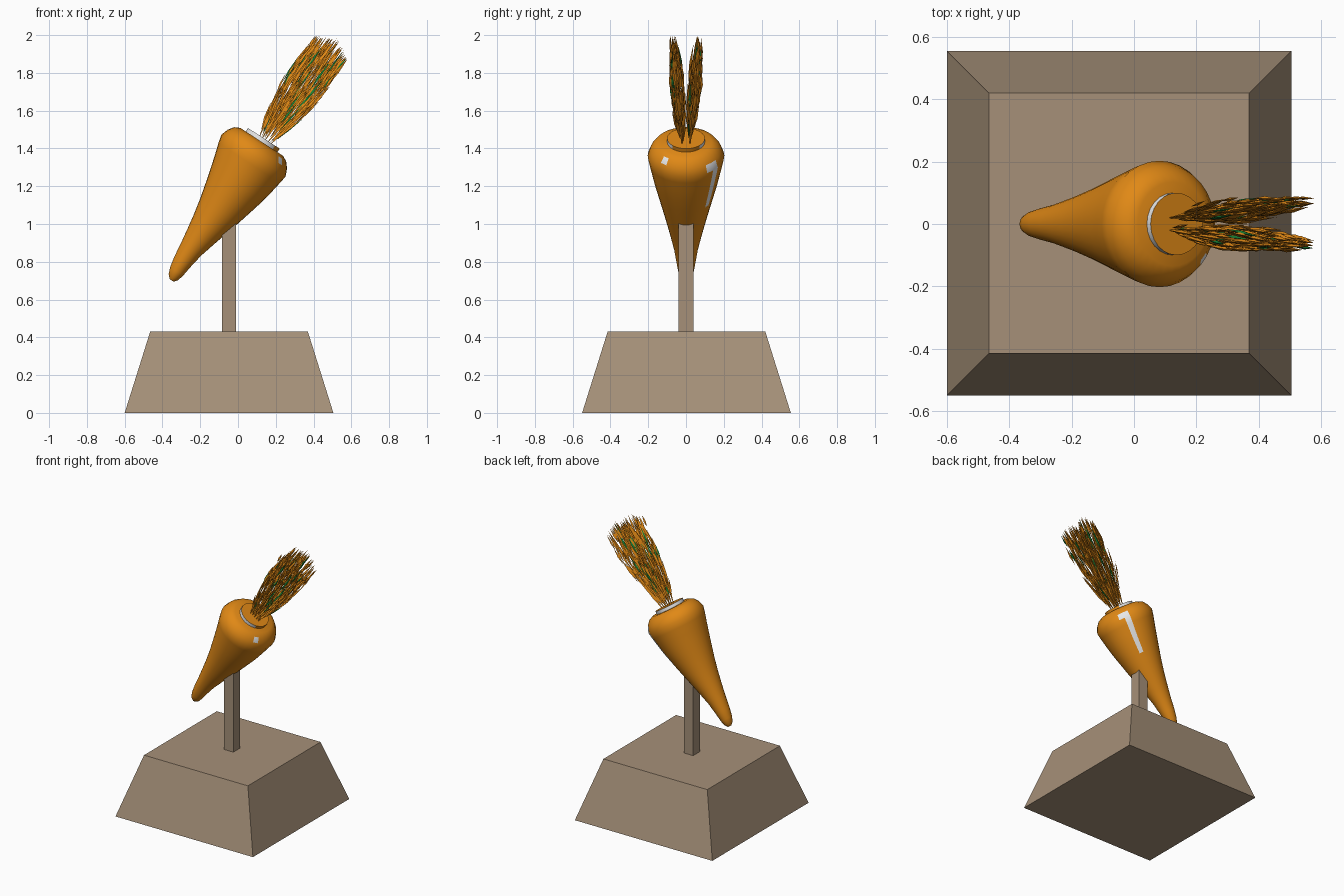
import bpy, bmesh, math, random
from mathutils import Vector

if "Cube" in bpy.data.objects:
    bpy.data.objects.remove(bpy.data.objects["Cube"])

random.seed(4)

def material(name, rgb):
    m = bpy.data.materials.new(name)
    m.diffuse_color = (*rgb, 1)
    m.use_nodes = True
    m.node_tree.nodes["Principled BSDF"].inputs["Base Color"].default_value = m.diffuse_color
    return m

ORANGE = material("carrot orange", (0.75, 0.25, 0.008))
STONE = material("tan stone", (0.38, 0.28, 0.19))
WHITE = material("white flesh", (1.0, 1.0, 1.0))
GREEN = material("leaf green", (0.01, 0.22, 0.035))

def finish(bm, name, mats, smooth=None):
    bmesh.ops.recalc_face_normals(bm, faces=bm.faces)
    me = bpy.data.meshes.new(name)
    bm.to_mesh(me)
    bm.free()
    ob = bpy.data.objects.new(name, me)
    bpy.context.collection.objects.link(ob)
    for m in mats:
        me.materials.append(m)
    if smooth:
        bpy.ops.object.select_all(action='DESELECT')
        ob.select_set(True)
        bpy.context.view_layer.objects.active = ob
        bpy.ops.object.shade_smooth_by_angle(angle=math.radians(smooth))
    return ob

def block(name, low, high):
    """Four-sided block; low/high are (x0, x1, y0, y1, z)."""
    bm = bmesh.new()
    rings = []
    for x0, x1, y0, y1, z in (low, high):
        rings.append([bm.verts.new(c) for c in
                      ((x0, y0, z), (x1, y0, z), (x1, y1, z), (x0, y1, z))])
    a, b = rings
    bm.faces.new(a[::-1])
    bm.faces.new(b)
    for i in range(4):
        j = (i + 1) % 4
        bm.faces.new((a[i], a[j], b[j], b[i]))
    return finish(bm, name, [STONE])

# Pedestal and post
block("pedestal", (-0.60, 0.505, -0.55, 0.555, 0), (-0.465, 0.37, -0.415, 0.42, 0.43))
block("post", (-0.085, -0.01, -0.04, 0.04, 0.42), (-0.085, -0.01, -0.04, 0.04, 1.08))

# Tilted carrot frame: D runs up the root, P points to the underside
CROWN = Vector((0.125, 0, 1.435))
D = Vector((0.546, 0, 0.837)).normalized()
P = Vector((D.z, 0, -D.x))
Y = Vector((0, 1, 0))

def lathe(name, profile, segs, white_rule, smooth):
    """Revolve (along, radius, offset) rings about the tilted axis."""
    bm = bmesh.new()
    rings = []
    for d, r, off in profile:
        ring = []
        for i in range(segs):
            a = 2 * math.pi * i / segs
            ring.append(bm.verts.new(CROWN + D * d + P * (off + r * math.cos(a)) + Y * r * math.sin(a)))
        rings.append(ring)
    for k in range(len(rings) - 1):
        mid = (profile[k][0] + profile[k + 1][0]) / 2
        for i in range(segs):
            j = (i + 1) % segs
            f = bm.faces.new((rings[k][i], rings[k][j], rings[k + 1][j], rings[k + 1][i]))
            ang = (360 * (i + 0.5) / segs + 180) % 360 - 180
            f.material_index = int(white_rule(mid, ang))
    bm.faces.new(rings[0])
    bm.faces.new(rings[-1])
    return finish(bm, name, [ORANGE, WHITE], smooth)

def root_white(d, a):
    # long bare strip on the back, small notch on the front shoulder
    return (-0.07 < d < -0.03 and 30 < a < 58) or (-0.32 < d < -0.06 and 46 < a < 58) \
        or (-0.05 < d < -0.02 and -50 < a < -38)

lathe("carrot_root", [
    (0, 0.135, 0), (-0.015, 0.165, 0), (-0.045, 0.188, 0.002), (-0.085, 0.203, 0.004),
    (-0.13, 0.194, 0.006), (-0.19, 0.18, 0.01), (-0.255, 0.165, 0.013), (-0.34, 0.143, 0.013),
    (-0.43, 0.12, 0.012), (-0.52, 0.098, 0.008), (-0.60, 0.08, 0.003), (-0.68, 0.063, -0.002),
    (-0.76, 0.051, -0.004), (-0.82, 0.041, -0.002), (-0.855, 0.03, 0), (-0.875, 0.012, 0.002)],
    32, root_white, 40)
lathe("crown_disc", [(-0.01, 0.10, 0), (0.022, 0.10, 0)], 24,
      lambda d, a: abs(a) > 50, 40)

# Leafy tops: two fans of thin pointed blades
BASE = Vector((0.145, 0, 1.445))
L = Vector((0.58, 0, 0.815)).normalized()
W = Vector((L.z, 0, -L.x))

def fan_point(t, u, v, side):
    """t along the fan, u across it, v through its thickness."""
    half = 0.045 + 0.075 * math.sin(math.pi * min(t, 0.8) * 0.85)
    y = side * (0.02 + 0.05 * t) + v * (0.008 + 0.035 * math.sin(math.pi * min(t, 0.9)))
    return BASE + L * (0.66 * t) + W * (u * half) + Y * y

def blade(bm, a, b, r, mat):
    axis = (b - a).normalized()
    s = axis.cross(Y).normalized()
    q = axis.cross(s)
    mid = a.lerp(b, 0.45)
    ring = [bm.verts.new(mid + (s * math.cos(k * 2.0944) + q * math.sin(k * 2.0944)) * r) for k in range(3)]
    lo, hi = bm.verts.new(a), bm.verts.new(b)
    for k in range(3):
        n = (k + 1) % 3
        for f in (bm.faces.new((lo, ring[n], ring[k])), bm.faces.new((hi, ring[k], ring[n]))):
            f.material_index = mat

for name, side in (("front_leaves", -1), ("back_leaves", 1)):
    bm = bmesh.new()
    # stems
    for k in range(5):
        u = -0.8 + 0.4 * k
        pts = [fan_point(t, u, 0, side) for t in (-0.02, 0.3, 0.6, 0.86)]
        for a, b in zip(pts, pts[1:]):
            blade(bm, a - (b - a) * 0.1, b + (b - a) * 0.1, 0.008, 0)
    # leaflets
    for k in range(190):
        t = random.uniform(0, 0.8)
        u, v = random.uniform(-0.9, 0.9), random.uniform(-0.8, 0.8)
        end = min(t + random.uniform(0.16, 0.32), 1.0 - 0.1 * abs(u))
        a = fan_point(t, u, v, side)
        b = fan_point(end, u * 1.1, v * 1.15, side)
        blade(bm, a, b, random.uniform(0.005, 0.009), int(random.random() < 0.1))
    finish(bm, name, [ORANGE, GREEN])
